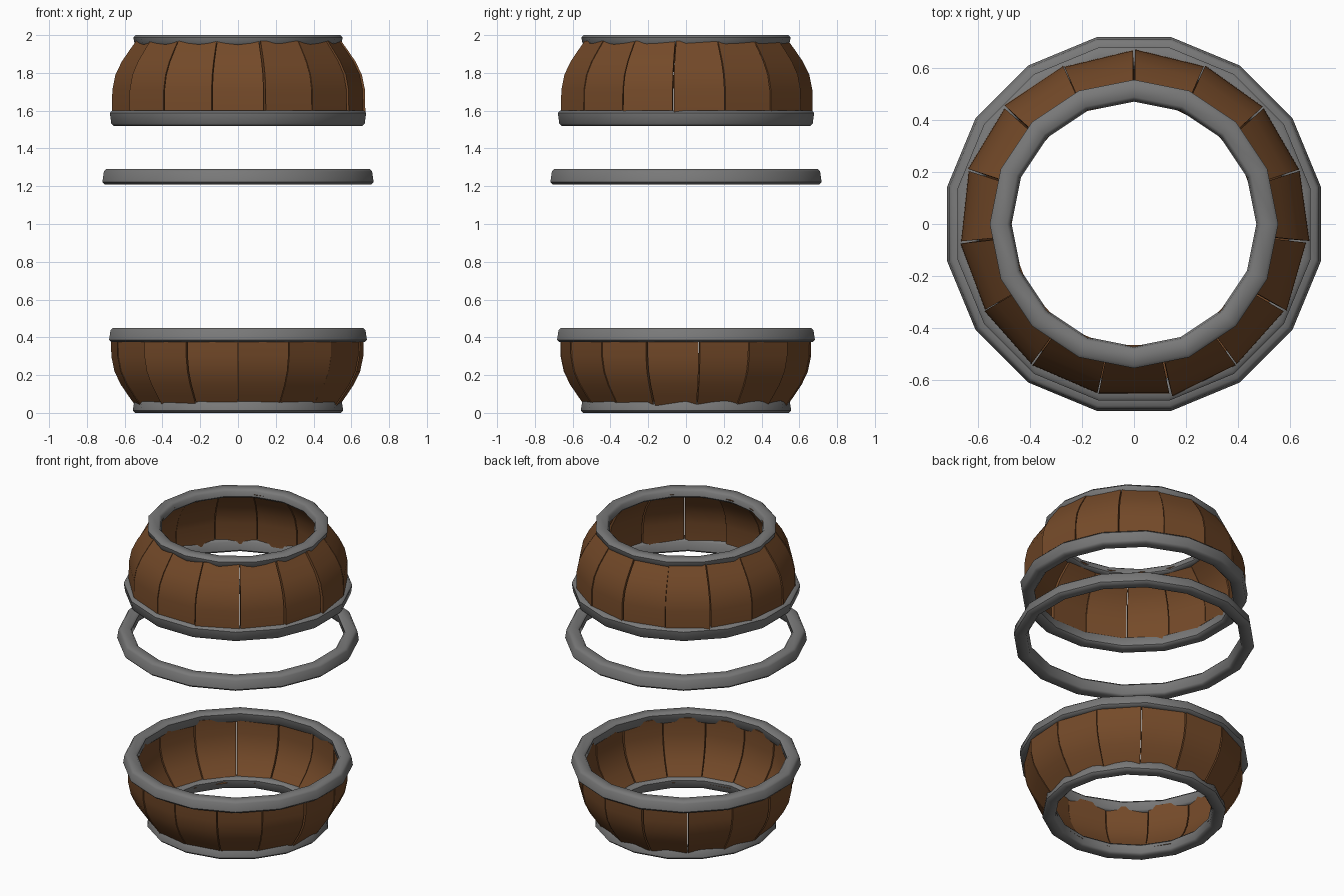
import bpy, bmesh, math, random

if "Cube" in bpy.data.objects:
    bpy.data.objects.remove(bpy.data.objects["Cube"])
random.seed(4)

def material(name, c):
    m = bpy.data.materials.new(name)
    m.diffuse_color = (*c, 1)
    m.use_nodes = True
    m.node_tree.nodes["Principled BSDF"].inputs["Base Color"].default_value = m.diffuse_color
    return m

WOOD = material("brown wood", (0.175, 0.068, 0.022))
IRON = material("grey iron", (0.19, 0.19, 0.19))

def finish(name, bm, mat, angle):
    bmesh.ops.recalc_face_normals(bm, faces=bm.faces)
    me = bpy.data.meshes.new(name)
    bm.to_mesh(me)
    bm.free()
    me.materials.append(mat)
    ob = bpy.data.objects.new(name, me)
    bpy.context.collection.objects.link(ob)
    bpy.ops.object.select_all(action='DESELECT')
    ob.select_set(True)
    bpy.context.view_layer.objects.active = ob
    bpy.ops.object.shade_smooth_by_angle(angle=math.radians(angle))

def hoop(name, z0, z1, r_low, r_high, offset, width=0.078):
    """16-sided iron ring with softened corners."""
    bm = bmesh.new()
    b = 0.012
    prof = [(r_low - b, z0), (r_low, z0 + b), (r_high, z1 - b), (r_high - b, z1),
            (r_high - width + b, z1), (r_high - width, z1 - b),
            (r_low - width, z0 + b), (r_low - width + b, z0)]
    rings = []
    for i in range(16):
        a = math.radians(22.5 * i + offset)
        rings.append([bm.verts.new((r * math.cos(a), r * math.sin(a), z)) for r, z in prof])
    for i in range(16):
        p, q = rings[i], rings[(i + 1) % 16]
        for j in range(8):
            k = (j + 1) % 8
            bm.faces.new((p[j], q[j], q[k], p[k]))
    finish(name, bm, IRON, 50)

def staves(name, profile, start):
    """15 separate curved planks; profile rows are z, outer r, inner r."""
    bm = bmesh.new()
    t = math.tan(math.radians(11.7))
    for i in range(15):
        a = math.radians(start + 24 * i)
        twist = a + math.radians(random.uniform(-2.5, 2.5))
        dr = random.uniform(-0.006, 0.005)
        ux, uy, vx, vy = math.cos(a), math.sin(a), math.cos(twist), math.sin(twist)
        loops = []
        for z, ro, ri in profile:
            mid = (ro + ri) / 2 + dr
            h = (ro - ri) / 2
            row = []
            for d, s in ((h, 1), (h, -1), (-h, -1), (-h, 1)):
                w = s * (ro if d > 0 else ri) * t
                row.append(bm.verts.new((mid * ux + d * vx - w * vy,
                                         mid * uy + d * vy + w * vx, z)))
            loops.append(row)
        for p, q in zip(loops, loops[1:]):
            for j in range(4):
                k = (j + 1) % 4
                bm.faces.new((p[j], p[k], q[k], q[j]))
        bm.faces.new(loops[0])
        bm.faces.new(loops[-1])
    finish(name, bm, WOOD, 40)

# Barrel hoops, bottom to top
hoop("bottom_hoop", 0.0, 0.07, 0.557, 0.55, 0)
hoop("lower_hoop", 0.375, 0.45, 0.696, 0.688, 11.25)
hoop("middle_hoop", 1.21, 1.29, 0.732, 0.724, 11.25)
hoop("upper_hoop", 1.52, 1.60, 0.684, 0.692, 11.25)
hoop("top_hoop", 1.945, 2.0, 0.548, 0.554, 0)

# Staves of the two barrel halves
half = [(0.04, 0.53, 0.47), (0.09, 0.565, 0.51), (0.15, 0.605, 0.555),
        (0.22, 0.638, 0.59), (0.30, 0.654, 0.608), (0.41, 0.656, 0.61)]
staves("lower_staves", half, -78)
top = [(2.01 - z - (0.03 if z > 0.4 else 0), ro, ri) for z, ro, ri in half]
staves("upper_staves", top, -90)
